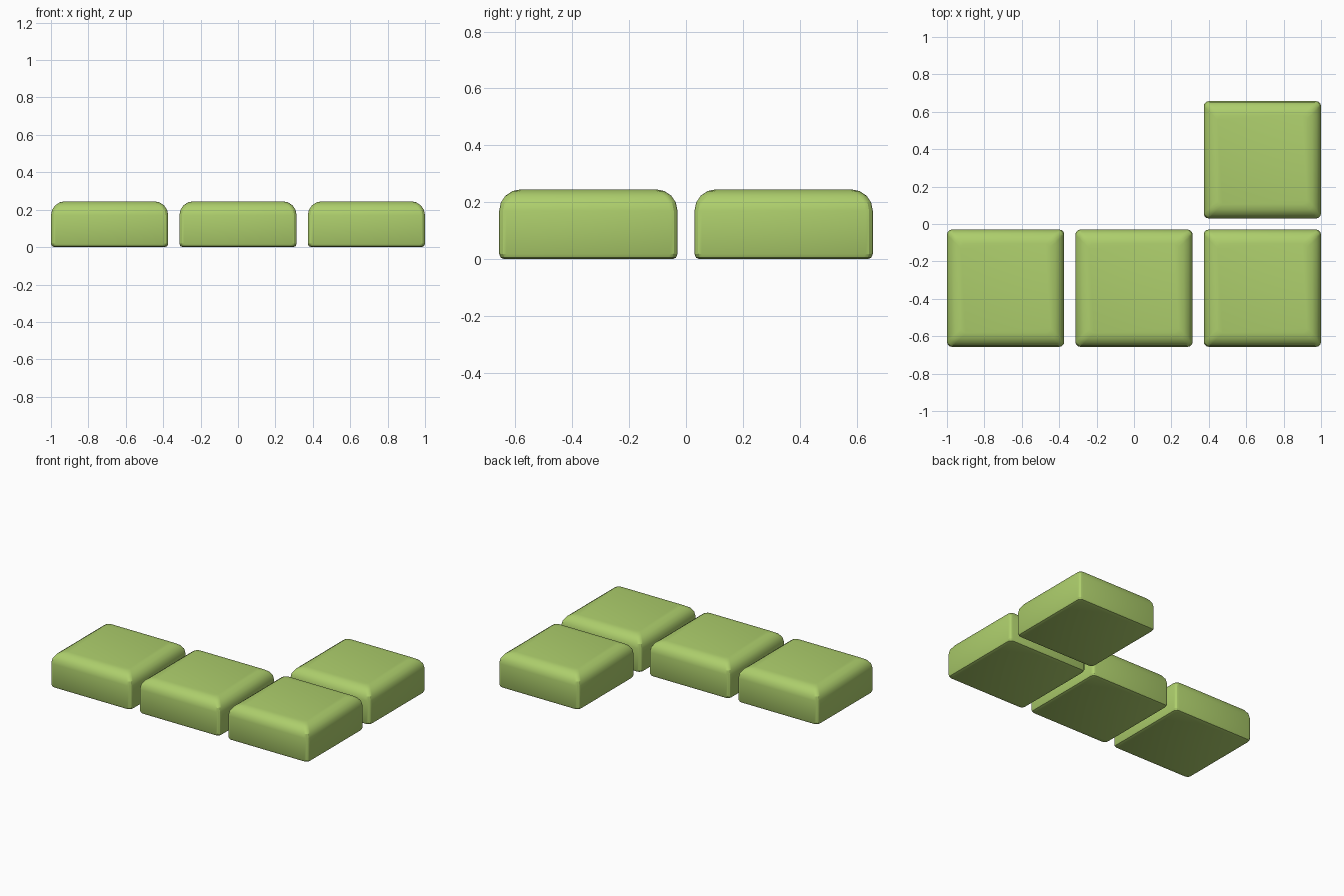
import bpy, bmesh
from math import sin, cos, pi

if "Cube" in bpy.data.objects:
    bpy.data.objects.remove(bpy.data.objects["Cube"])

HALF, HEIGHT, PITCH = 0.3135, 0.245, 0.6865
TOP_R, BOTTOM_R, CORNER_R = 0.075, 0.018, 0.026
SEG = 4

mat = bpy.data.materials.new("green")
mat.diffuse_color = (0.42, 0.62, 0.15, 1)
mat.use_nodes = True
mat.node_tree.nodes["Principled BSDF"].inputs["Base Color"].default_value = mat.diffuse_color


def ring(bm, inset, z):
    """Rounded square loop at height z."""
    c = HALF - inset - CORNER_R
    verts = []
    for q, (sx, sy) in enumerate([(1, 1), (-1, 1), (-1, -1), (1, -1)]):
        for i in range(4):
            a = (q + i / 3) * pi / 2
            verts.append(bm.verts.new((sx * c + CORNER_R * cos(a),
                                       sy * c + CORNER_R * sin(a), z)))
    return verts


def tile_mesh():
    # side profile: small bottom rounding, large top rounding
    profile = []
    for i in range(3):
        a = i / 2 * pi / 2
        profile.append((BOTTOM_R * (1 - sin(a)), BOTTOM_R * (1 - cos(a))))
    for i in range(SEG + 1):
        a = i / SEG * pi / 2
        profile.append((TOP_R * (1 - cos(a)), HEIGHT - TOP_R * (1 - sin(a))))
    bm = bmesh.new()
    rings = [ring(bm, d, z) for d, z in profile]
    n = len(rings[0])
    for lo, hi in zip(rings, rings[1:]):
        for i in range(n):
            j = (i + 1) % n
            bm.faces.new((lo[i], lo[j], hi[j], hi[i]))
    bm.faces.new(rings[0][::-1])
    bm.faces.new(rings[-1])
    bmesh.ops.recalc_face_normals(bm, faces=bm.faces)
    me = bpy.data.meshes.new("tile")
    bm.to_mesh(me)
    bm.free()
    me.materials.append(mat)
    return me


# three tiles in the front row, one behind the right end
mesh = tile_mesh()
places = {"left_tile": (-1, -0.5), "middle_tile": (0, -0.5),
          "right_tile": (1, -0.5), "back_tile": (1, 0.5)}
for name, (x, y) in places.items():
    ob = bpy.data.objects.new(name, mesh)
    ob.location = (x * PITCH, y * PITCH, 0)
    bpy.context.collection.objects.link(ob)
    bpy.context.view_layer.objects.active = ob
    ob.select_set(True)
bpy.ops.object.shade_smooth_by_angle(angle=pi / 180 * 25)
